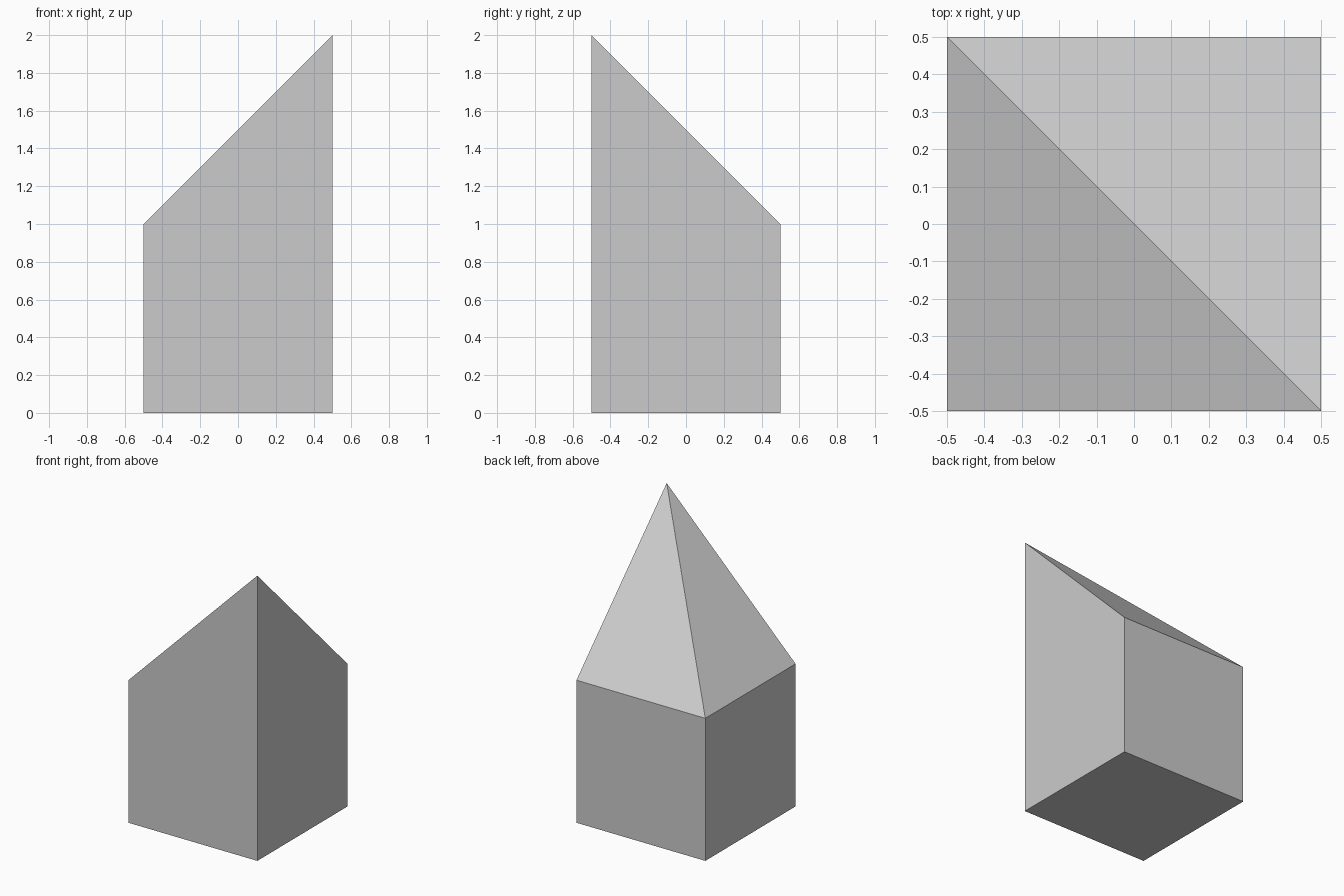
import bpy
import bmesh
from mathutils import Matrix, Vector

if "Cube" in bpy.data.objects:
    bpy.data.objects.remove(bpy.data.objects["Cube"])

# Unit cube standing on the ground
bm = bmesh.new()
bmesh.ops.create_cube(bm, size=1, matrix=Matrix.Translation((0, 0, 0.5)))


def top_corner(x, y):
    return min(bm.verts, key=lambda v: (v.co - Vector((x, y, 1))).length)


# Split the top along its diagonal, then raise the front right corner to a peak
peak, opposite = top_corner(0.5, -0.5), top_corner(-0.5, 0.5)
bmesh.ops.connect_verts(bm, verts=[peak, opposite])
peak.co.z = 2
bm.normal_update()

mesh = bpy.data.meshes.new("peaked_corner_block")
bm.to_mesh(mesh)
bm.free()
block = bpy.data.objects.new("peaked_corner_block", mesh)
bpy.context.collection.objects.link(block)
